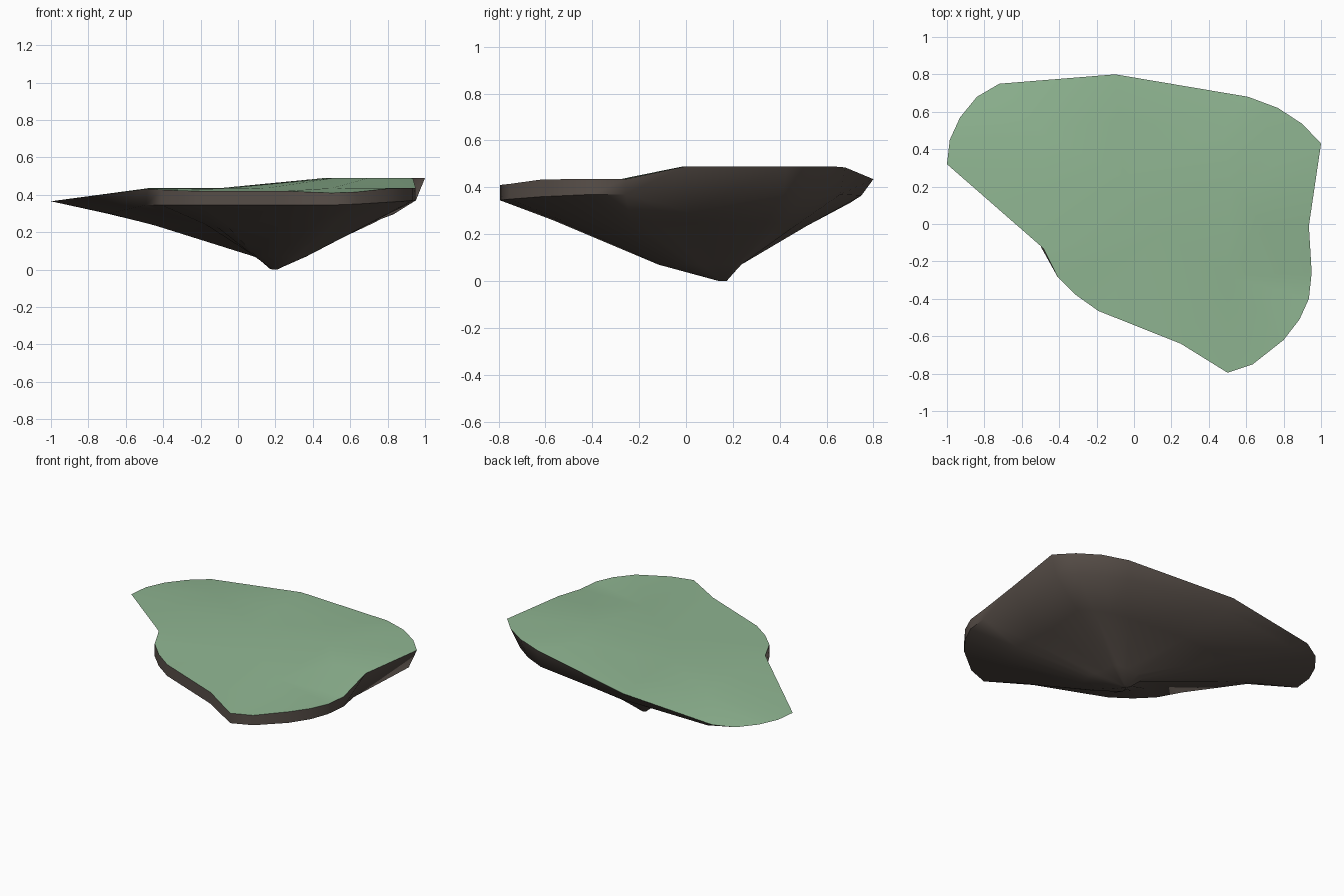
import bpy, math
from mathutils import Vector
from mathutils.geometry import delaunay_2d_cdt

if "Cube" in bpy.data.objects:
    bpy.data.objects.remove(bpy.data.objects["Cube"])

TIP = Vector((0.19, 0.16))

# Outline, clockwise: x, y, top height, rim scale towards tip, rim base height
EDGE = [
    (-1, .32, .365, .74, .30), (-.985, .45, .365, .76, .30), (-.93, .57, .365, .80, .31),
    (-.84, .68, .365, .87, .325), (-.72, .75, .375, .92, .335), (-.1, .80, .435, .92, .365),
    (.61, .68, .485, .96, .37), (.77, .62, .49, .94, .37), (.90, .535, .49, .93, .37),
    (1, .43, .49, .94, .37), (.935, -.01, .488, .86, .295), (.95, -.26, .435, 1, .37),
    (.935, -.4, .435, 1, .37), (.885, -.51, .435, 1, .365), (.80, -.62, .433, 1, .36),
    (.635, -.75, .415, 1, .35), (.5, -.795, .41, 1, .345), (.25, -.64, .42, 1, .345),
    (-.19, -.465, .42, 1, .345), (-.31, -.38, .422, 1, .345), (-.41, -.28, .427, 1, .345),
    (-.485, -.13, .432, 1.01, .345)]

# Breaks in the gently stepped ground
GROUND = [(-.5, .5, .43), (-.48, .2, .435), (-.08, .55, .435), (-.06, .25, .435),
          (.15, -.05, .435), (.5, -.28, .435), (.47, .5, .49), (.52, .2, .49), (.7, -.01, .49)]


def make(name, verts, faces, color, angle):
    mesh = bpy.data.meshes.new(name)
    mesh.from_pydata(verts, [], faces)
    mesh.update()
    obj = bpy.data.objects.new(name, mesh)
    bpy.context.collection.objects.link(obj)
    mat = bpy.data.materials.new(name + "_material")
    mat.diffuse_color = color
    mat.use_nodes = True
    mat.node_tree.nodes["Principled BSDF"].inputs["Base Color"].default_value = mat.diffuse_color
    mesh.materials.append(mat)
    bpy.ops.object.select_all(action='DESELECT')
    obj.select_set(True)
    bpy.context.view_layer.objects.active = obj
    bpy.ops.object.shade_smooth_by_angle(angle=math.radians(angle))
    return obj


def ring(left, right, front, back):
    """Outline shrunk towards the tip; each side gives (scale, height)."""
    out = []
    for x, y, *_ in EDGE:
        d = Vector((x, y)) - TIP
        w = d.x ** 2 / d.length_squared
        a = right if d.x > 0 else left
        b = back if d.y > 0 else front
        s, z = (w * a[i] + (1 - w) * b[i] for i in (0, 1))
        out.append((*(TIP + d * s), z))
    return out


# Grass surface
pts = [e[:3] for e in EDGE] + GROUND
n = len(EDGE)
res = delaunay_2d_cdt([Vector(p[:2]) for p in pts], [],
                      [list(range(n))[::-1]], 1, 1e-5)
verts = [(v.x, v.y, pts[o[0]][2]) for v, o in zip(res[0], res[3])]
faces = []
for f in res[2]:
    a, b, c = (res[0][i] for i in f[:3])
    up = (b - a).cross(c - a) > 0
    faces.append(list(f) if up else list(f)[::-1])
make("grass_top", verts, faces, (.28, .47, .29, 1), 30)

# Rock underside: rim, two tapering rings and a blunt tip
rings = [[e[:3] for e in EDGE],
         [(*(TIP + (Vector(e[:2]) - TIP) * e[3]), e[4]) for e in EDGE],
         ring((.53, .235), (.67, .25), (.77, .26), (.56, .235)),
         ring((.075, .065), (.2, .07), (.3, .07), (.11, .07)),
         ring((.017, .005), (.025, 0), (.02, 0), (.025, 0))]
verts = [v for r in rings for v in r]
faces = [(k * n + i, k * n + (i + 1) % n, (k + 1) * n + (i + 1) % n, (k + 1) * n + i)
         for k in range(len(rings) - 1) for i in range(n)]
faces.append([(len(rings) - 1) * n + i for i in range(n)])
make("rock_underside", verts, faces, (.1, .08, .068, 1), 55)
